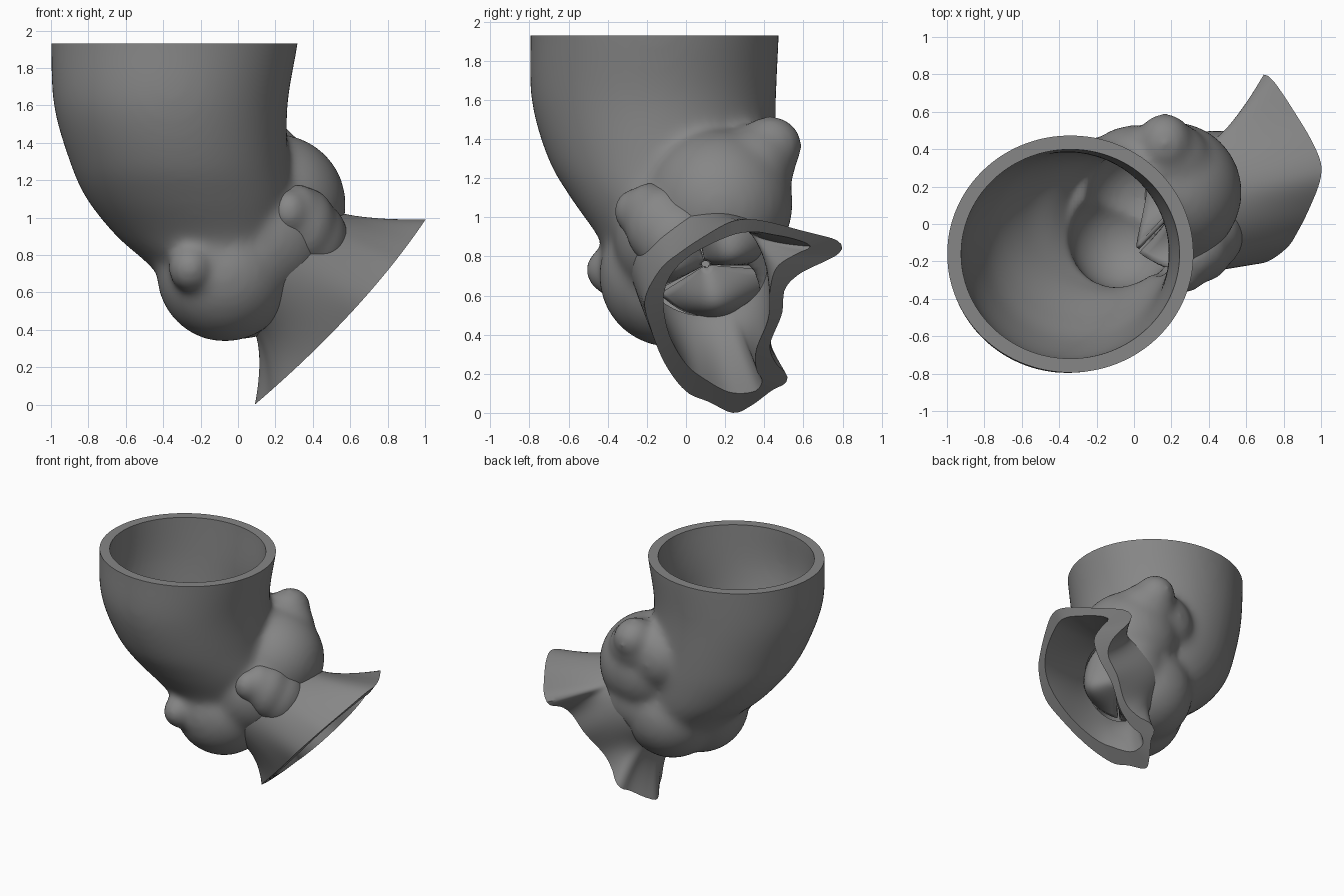
import bpy, bmesh, math
from mathutils import Vector, Matrix

if "Cube" in bpy.data.objects:
    bpy.data.objects.remove(bpy.data.objects["Cube"])

grey = bpy.data.materials.new("dark_grey")
grey.diffuse_color = (.24, .24, .24, 1)
grey.use_nodes = True
grey.node_tree.nodes["Principled BSDF"].inputs["Base Color"].default_value = grey.diffuse_color

def make_object(name, bm):
    bmesh.ops.recalc_face_normals(bm, faces=bm.faces[:])
    me = bpy.data.meshes.new(name)
    bm.to_mesh(me)
    bm.free()
    ob = bpy.data.objects.new(name, me)
    bpy.context.collection.objects.link(ob)
    return ob

def apply_mods(ob):
    dg = bpy.context.evaluated_depsgraph_get()
    me = bpy.data.meshes.new_from_object(ob.evaluated_get(dg))
    ob.modifiers.clear()
    ob.data = me

def finish(ob, angle=40):
    ob.data.materials.clear()
    ob.data.materials.append(grey)
    bpy.ops.object.select_all(action='DESELECT')
    ob.select_set(True)
    bpy.context.view_layer.objects.active = ob
    bpy.ops.object.shade_smooth_by_angle(angle=math.radians(angle))

def fuse(ob, voxel, iterations):
    m = ob.modifiers.new("remesh", 'REMESH')
    m.mode = 'VOXEL'
    m.voxel_size = voxel
    m = ob.modifiers.new("smooth", 'SMOOTH')
    m.factor = .5
    m.iterations = iterations
    apply_mods(ob)

def cut(ob, cutter):
    m = ob.modifiers.new("cut", 'BOOLEAN')
    m.operation = 'DIFFERENCE'
    m.solver = 'EXACT'
    m.object = cutter
    apply_mods(ob)

def catmull(a, b, c, d, t):
    return (b * 2 + (c - a) * t + (a * 2 - b * 5 + c * 4 - d) * t * t
            + (b * 3 - a - c * 3 + d) * t ** 3) * 0.5

def loft(bm, rings, closed=False):
    vs = [[bm.verts.new(p) for p in r] for r in rings]
    n = len(rings[0])
    for a, b in list(zip(vs, vs[1:])) + ([(vs[-1], vs[0])] if closed else []):
        for i in range(n):
            j = (i + 1) % n
            bm.faces.new((a[i], a[j], b[j], b[i]))
    if not closed:
        bm.faces.new(vs[0][::-1])
        bm.faces.new(vs[-1])

def ball(bm, c, r):
    r = r if isinstance(r, tuple) else (r, r, r)
    m = Matrix.Translation(c) @ Matrix.Diagonal((*r, 1))
    bmesh.ops.create_icosphere(bm, subdivisions=4, radius=1, matrix=m)

# Vessel sections: z, xmin, xmax, ymin, ymax
SECTIONS = [(2.1, -1.0, .34, -.795, .475), (1.93, -1.0, .32, -.795, .475),
            (1.6, -.985, .265, -.79, .46), (1.3, -.90, .27, -.705, .46),
            (1.1, -.81, .30, -.59, .46), (.9, -.65, .31, -.45, .45),
            (.76, -.49, .28, -.39, .42), (.62, -.36, .22, -.28, .36)]

def vessel(bm, off):
    s = [Vector(v) for v in SECTIONS]
    last = len(s) - 1
    rows = [catmull(s[max(i - 1, 0)], s[i], s[i + 1], s[min(i + 2, last)], k / 5)
            for i in range(last) for k in range(5)] + [s[-1]]
    rings = []
    for z, x0, x1, y0, y1 in rows:
        if z < .62 + off:
            continue
        rx, ry = (x1 - x0) / 2 - off, (y1 - y0) / 2 - off
        rings.append([((x0 + x1) / 2 + rx * math.cos(a), (y0 + y1) / 2 + ry * math.sin(a), z)
                      for a in (math.tau * i / 72 for i in range(72))])
    if off:
        rings.insert(0, [(p[0], p[1], 2.25) for p in rings[0]])
    loft(bm, rings)

def sinuses(bm, off):
    for c, r in [((-.07, -.08, .70), .365), ((.20, .17, 1.07), .378),
                 ((.02, .14, .71), .36), ((.14, 0, .90), .37)]:
        ball(bm, c, r - off)

# Outflow opening, outer and inner outline as (y, z)
OUTER = [(.225, .975), (.33, .99), (.45, .97), (.58, .935), (.70, .905), (.765, .885), (.80, .85),
         (.775, .81), (.71, .775), (.58, .71), (.505, .63), (.49, .505), (.43, .35),
         (.455, .26), (.505, .21), (.52, .175), (.50, .145), (.44, .115), (.33, .035),
         (.24, 0), (.12, .055), (0, .11), (-.107, .25), (-.18, .43), (-.21, .58),
         (-.13, .735), (-.03, .82), (.09, .90)]
INNER = [(.225, .905), (.35, .925), (.45, .91), (.53, .895), (.61, .87), (.635, .845), (.56, .81),
         (.465, .745), (.43, .63), (.42, .48), (.36, .325), (.36, .22), (.39, .165),
         (.35, .11), (.225, .105), (.1, .17), (0, .25), (-.085, .40), (-.115, .57),
         (-.08, .70), (.03, .81)]
N = 120

def resample(points):
    p = [Vector(v) for v in points]
    n = len(p)
    fine = [catmull(p[i - 1], p[i], p[(i + 1) % n], p[(i + 2) % n], k / 12)
            for i in range(n) for k in range(12)]
    fine.append(fine[0])
    acc = [0]
    for a, b in zip(fine, fine[1:]):
        acc.append(acc[-1] + (b - a).length)
    out, j = [], 0
    for i in range(N):
        d = acc[-1] * i / N
        while acc[j + 1] < d:
            j += 1
        out.append(fine[j].lerp(fine[j + 1], (d - acc[j]) / (acc[j + 1] - acc[j])))
    return out

outer, inner = resample(OUTER), resample(INNER)
middle = [a.lerp(b, .5) for a, b in zip(outer, inner)]
UP, SIDE, AXIS = Vector((.53, 0, .85)), Vector((0, 1, 0)), Vector((.85, 0, -.53))
START, END = Vector((.25, .1, .75)), Vector((.615, .17, .5))

def rim_point(p):
    tilt = max(0, p.x - .3) ** 1.3 * .5 * (.4 + .6 * min(1, p.y / .8))
    return Vector((.09 + 1.17 * p.y - .25 * p.y ** 2 - tilt, p.x, p.y))

def outflow_rings(outline, radius, steps=16):
    dirs = [Vector((p.x - .17, (p.y - .5) * 1.3)).normalized() for p in outline]
    for _ in range(60):
        dirs = [(dirs[i - 1] + dirs[i] * 2 + dirs[(i + 1) % N]).normalized() for i in range(N)]
    rings = []
    for s in range(steps + 1):
        t = s / steps
        c = START.lerp(END, t)
        rings.append([c + (SIDE * d.x * radius + UP * d.y * radius * .95).lerp(
            rim_point(p) - END, t ** 1.4) for p, d in zip(outline, dirs)])
    return rings

# Root: tapering vessel, sinus bulges, branch stubs and the fill behind the outflow
bm = bmesh.new()
vessel(bm, 0)
sinuses(bm, 0)
ball(bm, (-.255, -.385, .73), (.12, .13, .13))
ball(bm, (.165, .43, 1.365), (.15, .165, .155))
ball(bm, (.17, .34, 1.27), (.24, .22, .20))
ball(bm, (.0, .28, 1.22), (.27, .25, .27))
ball(bm, (.24, .28, .80), (.24, .22, .26))
root = make_object("vessel_root", bm)
fuse(root, .022, 28)

# Hollow inside of root and outflow
bm = bmesh.new()
vessel(bm, .075)
sinuses(bm, .09)
loft(bm, outflow_rings(middle, .345))
lumen = make_object("lumen_cutter", bm)
fuse(lumen, .02, 10)
cut(root, lumen)

# Flat top rim
bm = bmesh.new()
bmesh.ops.create_cube(bm, size=3, matrix=Matrix.Translation((0, 0, 1.93 + 1.5)))
top_cut = make_object("top_cutter", bm)
cut(root, top_cut)

# Flared outflow wall
bm = bmesh.new()
loft(bm, outflow_rings(outer, .385) + outflow_rings(inner, .315)[::-1], closed=True)
outflow = make_object("outflow_wall", bm)

# Front lobe where outflow meets the root
bm = bmesh.new()
ball(bm, (.42, -.04, .88), (.17, .21, .21))
ball(bm, (.37, -.12, .95), (.16, .19, .21))
ball(bm, (.32, -.18, 1.0), (.14, .15, .18))
ball(bm, (.275, -.255, 1.03), (.105, .115, .12))
lobe = make_object("front_lobe", bm)
fuse(lobe, .017, 30)
cut(lobe, lumen)
for ob in (lumen, top_cut):
    bpy.data.objects.remove(ob)

# Three valve leaflets bulging toward the outflow
ctr = Vector((.24, .1, .76))
for k in range(3):
    bm = bmesh.new()
    grid = []
    for i in range(13):
        r = i / 12
        row = []
        for j in range(19):
            v = j / 18
            a = math.radians(-15 + 120 * k + 2 + 116 * v)
            w = math.sin(math.pi * v)
            q = .02 + .325 * r
            row.append(bm.verts.new(ctr + SIDE * math.cos(a) * q + UP * math.sin(a) * q * .95
                                    + AXIS * (w * math.sin(math.pi * r) * .12 - .10 * (1 - w) * r)))
        grid.append(row)
    for a, b in zip(grid, grid[1:]):
        for j in range(18):
            bm.faces.new((a[j], a[j + 1], b[j + 1], b[j]))
    leaf = make_object(f"leaflet_{k + 1}", bm)
    leaf.modifiers.new("thick", 'SOLIDIFY').thickness = .022
    finish(leaf)

for ob in (root, outflow, lobe):
    finish(ob)
